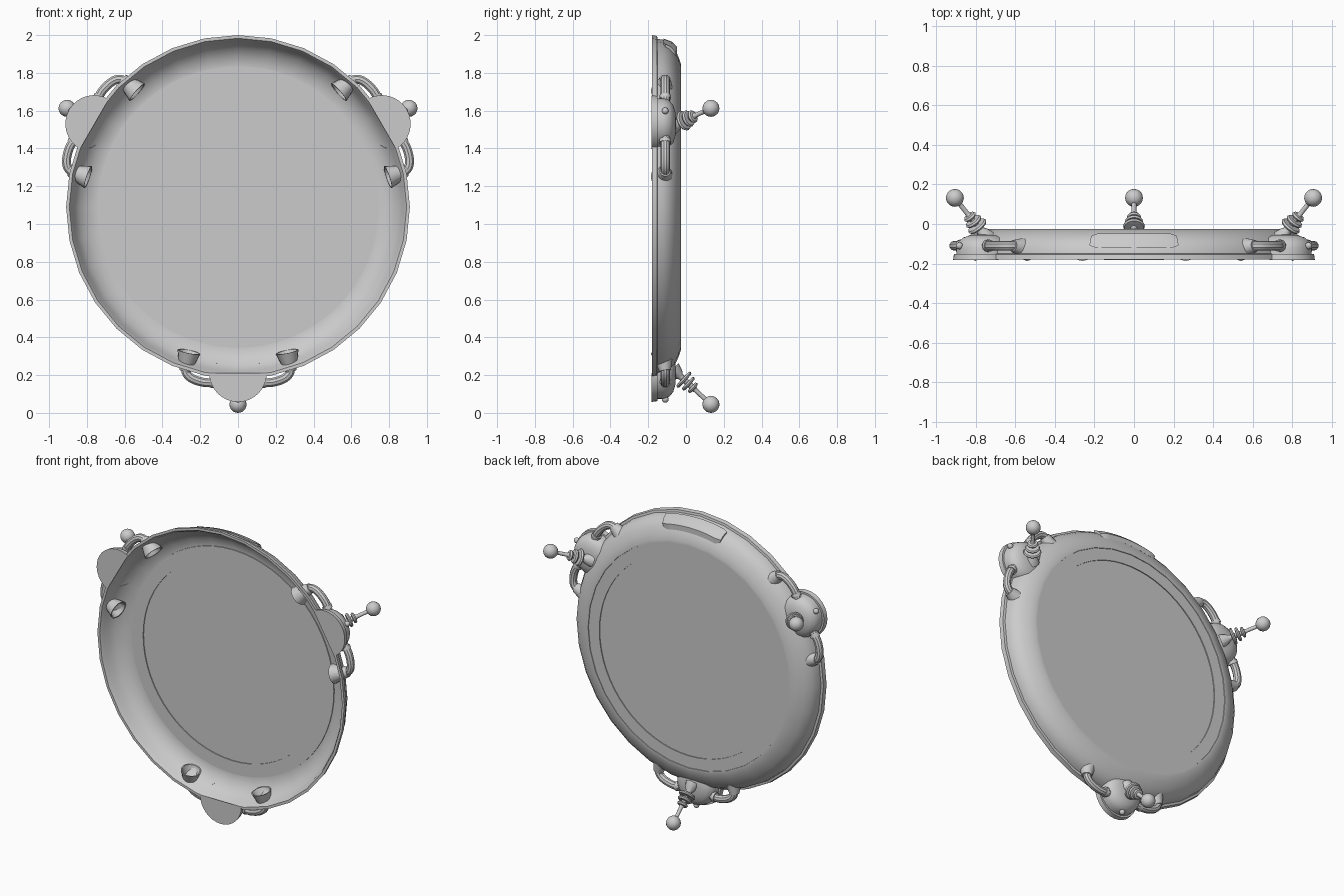
import bpy, bmesh, math
from mathutils import Vector, Matrix

if "Cube" in bpy.data.objects:
    bpy.data.objects.remove(bpy.data.objects["Cube"])

CENTER = Vector((0, 0, 1.09))
grey = bpy.data.materials.new("plain grey")
grey.diffuse_color = (0.6, 0.6, 0.6, 1)
grey.use_nodes = True
grey.node_tree.nodes["Principled BSDF"].inputs["Base Color"].default_value = grey.diffuse_color


def finish(bm, name, turn=0.0):
    """Make an object, turned about the dish axis by the given angle."""
    bmesh.ops.remove_doubles(bm, verts=bm.verts, dist=1e-5)
    bmesh.ops.recalc_face_normals(bm, faces=bm.faces)
    me = bpy.data.meshes.new(name)
    bm.to_mesh(me)
    bm.free()
    me.materials.append(grey)
    ob = bpy.data.objects.new(name, me)
    bpy.context.collection.objects.link(ob)
    ob.matrix_world = Matrix.Translation(CENTER) @ Matrix.Rotation(turn, 4, 'Y')
    bpy.ops.object.select_all(action='DESELECT')
    ob.select_set(True)
    bpy.context.view_layer.objects.active = ob
    bpy.ops.object.shade_smooth_by_angle(angle=math.radians(35))
    return ob


def lathe(bm, profile, origin, axis, seg, closed=False):
    """Spin (radius, height) points around an axis through origin."""
    quat = Vector((0, 0, 1)).rotation_difference(Vector(axis).normalized())
    rings = []
    for i in range(seg):
        a = 2 * math.pi * i / seg
        rings.append([bm.verts.new(Vector(origin) + quat @ Vector(
            (r * math.cos(a), r * math.sin(a), h))) for r, h in profile])
    n = len(profile)
    for i in range(seg):
        p, q = rings[i], rings[(i + 1) % seg]
        for j in range(n if closed else n - 1):
            k = (j + 1) % n
            loop = [p[j], q[j], q[k], p[k]]
            if profile[j][0] == 0:
                loop = [p[j], q[k], p[k]]
            elif profile[k][0] == 0:
                loop = [p[j], q[j], p[k]]
            bm.faces.new(loop)


def clip(bm, point, normal):
    """Remove the side the normal points to and cap the cut."""
    res = bmesh.ops.bisect_plane(bm, geom=bm.verts[:] + bm.edges[:] + bm.faces[:],
                                 plane_co=point, plane_no=normal, clear_outer=True)
    edges = [e for e in res["geom_cut"] if isinstance(e, bmesh.types.BMEdge)]
    bmesh.ops.holes_fill(bm, edges=edges, sides=0)


def tube(bm, points, radius, seg=10):
    """Sweep a circle along a smooth path in the plane of the dish."""
    pts = [Vector(p) for p in points]
    ext = [2 * pts[0] - pts[1]] + pts + [2 * pts[-1] - pts[-2]]
    path = []
    for i in range(1, len(ext) - 2):
        a, b, c, d = ext[i - 1:i + 3]
        for s in range(4):
            t = s / 4
            path.append(0.5 * (2 * b + (c - a) * t + (2 * a - 5 * b + 4 * c - d) * t * t
                               + (3 * b - a - 3 * c + d) * t ** 3))
    path.append(pts[-1])
    rings = []
    for i, p in enumerate(path):
        t = (path[min(i + 1, len(path) - 1)] - path[max(i - 1, 0)]).normalized()
        u = Vector((0, 1, 0))
        v = t.cross(u)
        rings.append([bm.verts.new(p + radius * (u * math.cos(2 * math.pi * k / seg)
                      + v * math.sin(2 * math.pi * k / seg))) for k in range(seg)])
    for p, q in zip(rings, rings[1:]):
        for k in range(seg):
            bm.faces.new((p[k], p[(k + 1) % seg], q[(k + 1) % seg], q[k]))


BACK = (0, 1, 0)

# Dish ring: hollow bowl section with a front rim
bm = bmesh.new()
lathe(bm, [(0.91, -0.18), (0.905, -0.153), (0.89, -0.15), (0.885, -0.12), (0.868, -0.088),
           (0.835, -0.058), (0.79, -0.038), (0.755, -0.026), (0.74, -0.026), (0.735, -0.05),
           (0.755, -0.05), (0.80, -0.062), (0.84, -0.09), (0.868, -0.125), (0.88, -0.16),
           (0.893, -0.18)], (0, 0, 0), BACK, 32, True)
finish(bm, "dish_ring")

# Window disc with a thin raised border
bm = bmesh.new()
lathe(bm, [(0, -0.05), (0.66, -0.05), (0.66, -0.056), (0.745, -0.056), (0.745, -0.03),
           (0.66, -0.03), (0.66, -0.036), (0, -0.036)], (0, 0, 0), BACK, 64)
finish(bm, "window_disc")

# Raised panel on the top of the ring, rounded at its ends
bm = bmesh.new()
section = [(0.865, -0.12), (0.892, -0.12), (0.875, -0.075), (0.85, -0.048), (0.815, -0.048)]
rows = []
for i in range(15):
    s = -1 + 2 * i / 14
    a = 0.255 * s
    k = 0.7 if abs(s) == 1 else 1
    rows.append([bm.verts.new((r * math.sin(a), -0.084 + (y + 0.084) * k, r * math.cos(a)))
                 for r, y in section])
for p, q in zip(rows, rows[1:]):
    for j in range(5):
        bm.faces.new((p[j], q[j], q[(j + 1) % 5], p[(j + 1) % 5]))
bm.faces.new(rows[0])
bm.faces.new(rows[-1])
finish(bm, "top_panel")

for n in range(3):
    turn = 2 * math.pi * n / 3
    hub = (0, 0, -0.88)

    # Half-round front plate
    bm = bmesh.new()
    lathe(bm, [(0, -0.182), (0.152, -0.182), (0.148, -0.152), (0, -0.152)], hub, BACK, 32)
    clip(bm, (0, 0, -0.878), (0, 0, 1))
    finish(bm, f"pod_plate_{n}", turn)

    # Domed pod body, trimmed along the bowl wall
    bm = bmesh.new()
    lathe(bm, [(0, -0.155), (0.136, -0.155), (0.136, -0.12), (0.126, -0.09), (0.1, -0.068),
               (0.06, -0.056), (0, -0.052)], hub, BACK, 32)
    clip(bm, (0, -0.15, -0.88), (0, -0.08, 0.09))
    finish(bm, f"pod_body_{n}", turn)

    # Small knob on the outside of the pod
    bm = bmesh.new()
    bmesh.ops.create_uvsphere(bm, u_segments=12, v_segments=8, radius=0.018,
                              matrix=Matrix.Translation((0, -0.11, -1.018)))
    finish(bm, f"pod_knob_{n}", turn)

    # Side pipes with flared sockets through the ring
    for side in (-1, 1):
        bm = bmesh.new()
        tube(bm, [(side * 0.10, -0.11, -0.925), (side * 0.17, -0.11, -0.93),
                  (side * 0.24, -0.11, -0.91), (side * 0.275, -0.11, -0.875),
                  (side * 0.275, -0.11, -0.82)], 0.025)
        lathe(bm, [(0.031, 0), (0.031, 0.02), (0, 0.02)],
              (side * 0.125, -0.11, -0.927), (side, 0, 0), 12)
        finish(bm, f"side_pipe_{n}", turn)
        bm = bmesh.new()
        lathe(bm, [(0, 0), (0.03, 0), (0.042, 0.04), (0.062, 0.105), (0.055, 0.105),
                   (0.035, 0.06), (0, 0.06)],
              (side * 0.28, -0.11, -0.868), (-side * 0.2, -0.15, 1), 16)
        finish(bm, f"pipe_socket_{n}", turn)

    # Antenna: rod with three shrinking rings, tipped with a ball
    base, tip = Vector((0, -0.07, -0.86)), Vector((0, 0.132, -1.045))
    axis = tip - base
    bm = bmesh.new()
    profile = [(0.045, 0), (0.03, 0.04), (0.018, 0.055)]
    for h, r in ((0.08, 0.055), (0.112, 0.046), (0.144, 0.035)):
        profile += [(0.016, h - 0.011), (r - 0.006, h - 0.009), (r, h), (r - 0.006, h + 0.009),
                    (0.016, h + 0.011)]
    profile += [(0.012, 0.165), (0.012, axis.length)]
    lathe(bm, profile, base, axis, 16)
    finish(bm, f"antenna_rod_{n}", turn)
    bm = bmesh.new()
    bmesh.ops.create_uvsphere(bm, u_segments=20, v_segments=12, radius=0.045,
                              matrix=Matrix.Translation(tip))
    finish(bm, f"antenna_ball_{n}", turn)
